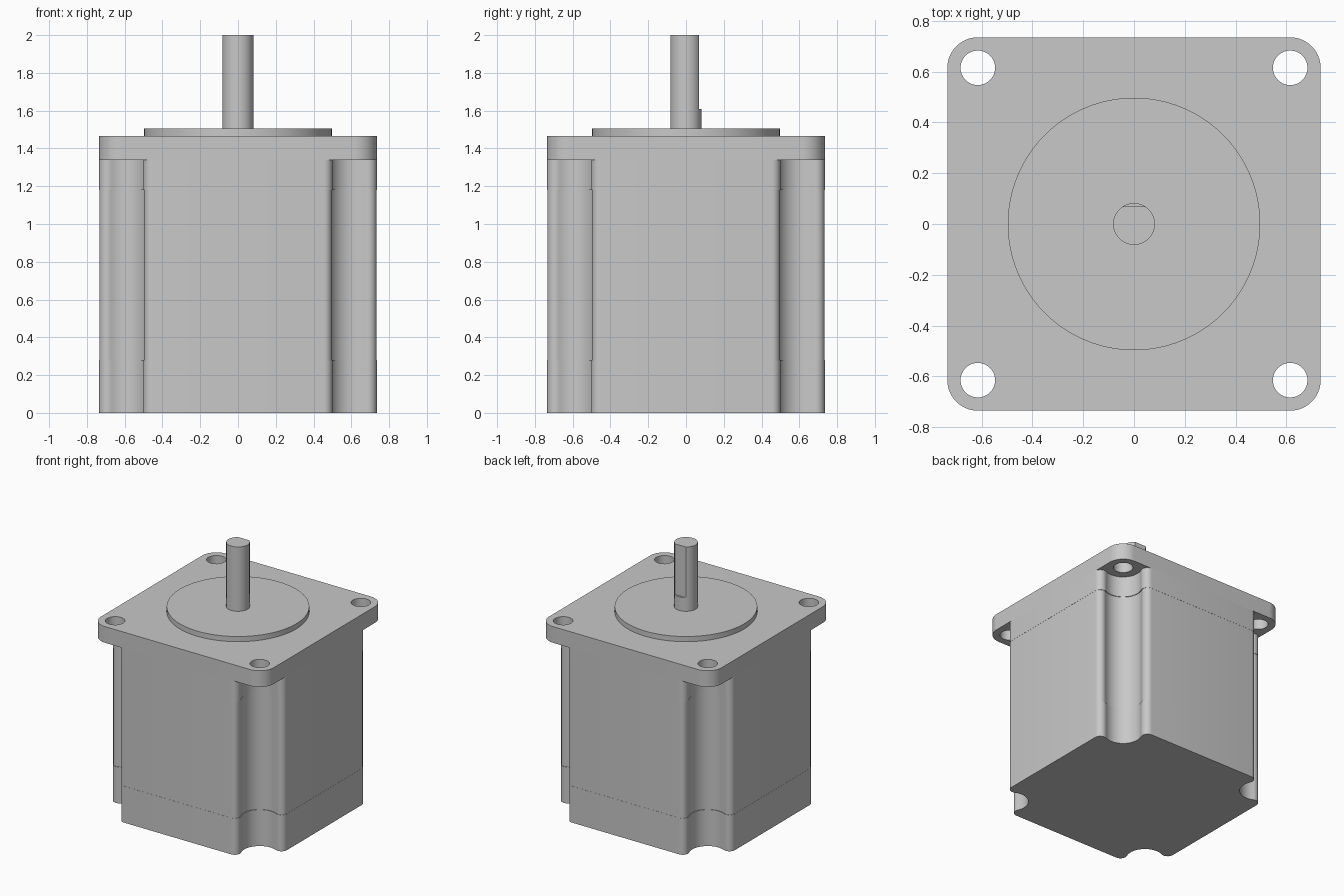
import bpy
import bmesh
from math import pi, sin, cos, asin, atan2, radians

HALF = 0.735        # half width of the square body
BOLT = 0.615        # bolt hole centre offset
SCOOP_START = 0.455  # where the corner relief begins on a side

old = bpy.data.objects.get("Cube")
if old:
    bpy.data.objects.remove(old, do_unlink=True)

steel = bpy.data.materials.new("plain_grey_metal")
steel.use_nodes = True
grey = (0.58, 0.58, 0.58, 1)
steel.diffuse_color = grey
steel.node_tree.nodes["Principled BSDF"].inputs["Base Color"].default_value = grey


def arc(cx, cy, r, a0, a1, n):
    return [(cx + r * cos(a0 + (a1 - a0) * i / n),
             cy + r * sin(a0 + (a1 - a0) * i / n)) for i in range(n + 1)]


def circle(cx, cy, r, n=64):
    return arc(cx, cy, r, 0, 2 * pi, n)[:-1]


def four_corners(corner):
    """Repeat a corner profile around the centre, a quarter turn each time."""
    pts = []
    for _ in range(4):
        pts += corner
        corner = [(-y, x) for x, y in corner]
    return pts


def scooped_square(half, r):
    """Square with a round relief at each bolt, blended by fillets."""
    s, h = BOLT - SCOOP_START, half - BOLT
    f = (s * s + h * h - r * r) / (2 * (r + h))
    t = atan2(s, f - h)
    corner = arc(half - f, SCOOP_START, f, 0, t, 10)
    corner += arc(BOLT, BOLT, r, t + pi, 1.5 * pi - t, 24)[1:-1]
    corner += arc(SCOOP_START, half - f, f, pi / 2 - t, pi / 2, 10)
    return four_corners(corner)


def extrude_part(name, sections):
    """Each section is (outline and hole loops, bottom z, top z)."""
    bm = bmesh.new()
    for loops, z0, z1 in sections:
        edges = []
        for loop in loops:
            vs = [bm.verts.new((x, y, z0)) for x, y in loop]
            edges += [bm.edges.new((a, b)) for a, b in zip(vs, vs[1:] + vs[:1])]
        if len(loops) == 1:
            faces = [bm.faces.new(vs)]
        else:
            filled = bmesh.ops.triangle_fill(bm, edges=edges, use_beauty=True)
            faces = [g for g in filled["geom"] if isinstance(g, bmesh.types.BMFace)]
        out = bmesh.ops.extrude_face_region(bm, geom=faces, use_keep_orig=True)
        top = [g for g in out["geom"] if isinstance(g, bmesh.types.BMVert)]
        bmesh.ops.translate(bm, verts=top, vec=(0, 0, z1 - z0))
    bmesh.ops.recalc_face_normals(bm, faces=bm.faces)
    mesh = bpy.data.meshes.new(name)
    bm.to_mesh(mesh)
    bm.free()
    mesh.materials.append(steel)
    obj = bpy.data.objects.new(name, mesh)
    bpy.context.collection.objects.link(obj)
    bpy.ops.object.select_all(action='DESELECT')
    obj.select_set(True)
    bpy.context.view_layer.objects.active = obj
    bpy.ops.object.shade_smooth_by_angle(angle=radians(30))
    return obj


# Body: rear cap, core stack and front cap
extrude_part("rear_cap", [([scooped_square(HALF, 0.130)], 0, 0.28)])
extrude_part("core_stack", [([scooped_square(HALF - 0.001, 0.135)], 0.28, 1.18)])
extrude_part("front_cap", [([scooped_square(HALF, 0.130)], 1.18, 1.34)])

# Mounting flange with four bolt holes
rounded = four_corners(arc(BOLT, BOLT, HALF - BOLT, 0, pi / 2, 16))
holes = [circle(sx * BOLT, sy * BOLT, 0.068, 48) for sx in (-1, 1) for sy in (-1, 1)]
extrude_part("mounting_flange", [([rounded] + holes, 1.34, 1.465)])

# Raised locating disc
extrude_part("locating_disc", [([circle(0, 0, 0.497, 128)], 1.465, 1.505)])

# Shaft: round base, then a flat on the back side
R, FLAT = 0.082, 0.068
a = asin(FLAT / R)
d_shape = arc(0, 0, R, pi - a, 2 * pi + a, 56)
extrude_part("shaft", [([circle(0, 0, R)], 1.505, 1.61), ([d_shape], 1.61, 2.0)])
